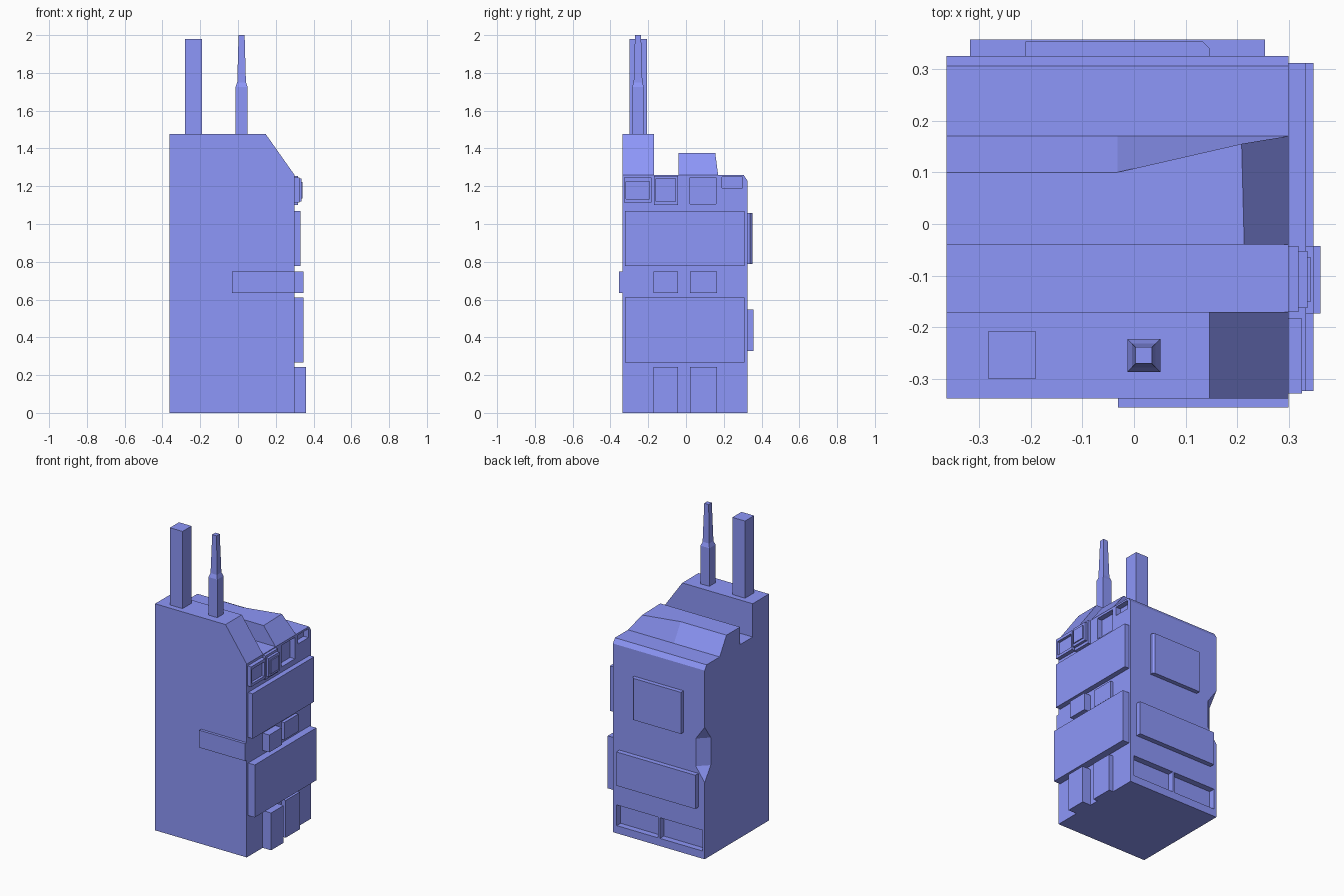
import bpy, bmesh
from mathutils import Vector

if "Cube" in bpy.data.objects:
    bpy.data.objects.remove(bpy.data.objects["Cube"])

# One blue finish for every part
blue = bpy.data.materials.new("blue_finish")
blue.diffuse_color = (0.27, 0.31, 0.95, 1)
blue.use_nodes = True
blue.node_tree.nodes["Principled BSDF"].inputs["Base Color"].default_value = blue.diffuse_color


def make(name, verts, faces):
    bm = bmesh.new()
    vs = [bm.verts.new(v) for v in verts]
    for f in faces:
        bm.faces.new([vs[i] for i in f])
    bmesh.ops.recalc_face_normals(bm, faces=bm.faces)
    me = bpy.data.meshes.new(name)
    bm.to_mesh(me)
    bm.free()
    me.materials.append(blue)
    ob = bpy.data.objects.new(name, me)
    bpy.context.collection.objects.link(ob)
    return ob


def loft(name, rings):
    """Skin equal-sized rings of points and cap both ends."""
    n = len(rings[0])
    verts = [p for r in rings for p in r]
    faces = [tuple(range(n)), tuple(range(len(verts) - n, len(verts)))]
    for k in range(len(rings) - 1):
        for i in range(n):
            j = (i + 1) % n
            faces.append((k * n + i, k * n + j, k * n + n + j, k * n + n + i))
    return make(name, verts, faces)


def rect(x0, x1, y0, y1, z):
    return [(x0, y0, z), (x1, y0, z), (x1, y1, z), (x0, y1, z)]


def box(name, x0, x1, y0, y1, z0, z1):
    return loft(name, [rect(x0, x1, y0, y1, z0), rect(x0, x1, y0, y1, z1)])


def cut(target, cutters):
    for c in cutters:
        m = target.modifiers.new("cut", 'BOOLEAN')
        m.operation, m.solver, m.object = 'DIFFERENCE', 'EXACT', c
        c.hide_render = True
        bpy.context.view_layer.objects.active = target
        bpy.ops.object.modifier_apply(modifier=m.name)
        bpy.data.objects.remove(c)


L, R, F, B = -0.362, 0.299, -0.337, 0.325   # body left, right, front, back

# Tower body: stepped side profile with a chamfered back edge
side = [(F, 0), (B, 0), (B, 1.23), (0.305, 1.26), (-0.17, 1.26), (-0.17, 1.477), (F, 1.477)]
body = loft("tower_body", [[(x, y, z) for y, z in side] for x in (L, R)])

# Sloped shoulder of the tall front slab
shoulder = [(0.146, 1.477), (R, 1.26), (0.40, 1.117), (0.40, 1.60), (0.146, 1.60)]
cutters = [loft("shoulder_cutter", [[(x, y, z) for x, z in shoulder] for y in (-0.40, -0.169)])]

# Notch in the back left corner (profile is depth along the diagonal, height)
d, t = Vector((1, -1, 0)).normalized(), Vector((1, 1, 0)).normalized()
notch = [(0.045, 0.59), (0.045, 0.77), (-0.045, 0.95), (-0.045, 0.41)]
cutters.append(loft("notch_cutter", [[Vector((L, B, z)) + d * a + t * s for a, z in notch]
                                     for s in (-0.12, 0.12)]))

# Recessed windows: two low on the back, two high on the right
for x0, x1 in ((-0.345, -0.04), (-0.027, 0.272)):
    cutters.append(box("back_window_cutter", x0, x1, B - 0.04, B + 0.1, 0.05, 0.185))
for y0, y1, z0, z1 in ((0.02, 0.16, 1.105, 1.245), (0.19, 0.298, 1.19, 1.248)):
    cutters.append(box("side_window_cutter", R - 0.035, R + 0.1, y0, y1, z0, z1))
cut(body, cutters)

# Roof ridge with a hipped right end and an angled rear slope
base = [(L, -0.04), (R, -0.04), (R, 0.17), (-0.032, 0.17), (L, 0.17)]
top = [(L, -0.04), (0.213, -0.04), (0.208, 0.155), (-0.032, 0.10), (L, 0.10)]
make("roof_ridge", [(x, y, 1.26) for x, y in base] + [(x, y, 1.375) for x, y in top],
     [(4, 3, 2, 1, 0), (5, 6, 7, 8, 9), (0, 1, 6, 5), (1, 2, 7, 6),
      (2, 3, 8, 7), (3, 4, 9, 8), (4, 0, 5, 9)])

# Right side cladding panels and blocks
box("side_panel_upper", R, 0.332, -0.323, 0.311, 0.777, 1.07)
box("side_panel_lower", R, 0.347, -0.323, 0.311, 0.268, 0.61)
for tag, z0, z1, out in (("base", 0, 0.243, (0.36, 0.33)), ("middle", 0.635, 0.748, (0.347, 0.32))):
    box(tag + "_block_front", R, out[0], -0.173, -0.043, z0, z1)
    box(tag + "_block_back", R, out[1], 0.02, 0.165, z0, z1)

# Framed sign box and stepped lamp box at the top of the right side
sign = box("side_sign_frame", R, 0.325, -0.328, -0.183, 1.115, 1.245)
cut(sign, [box("sign_cutter", 0.308, 0.4, -0.318, -0.193, 1.133, 1.226)])
box("lamp_base", R, 0.318, -0.17, -0.043, 1.10, 1.255)
box("lamp_step", 0.318, 0.335, -0.162, -0.052, 1.118, 1.24)
box("lamp_face", 0.335, 0.342, -0.15, -0.065, 1.135, 1.222)

# Front plate and back panels
box("front_plate", -0.031, R, -0.355, F, 0.635, 0.748)
box("back_panel_lower", -0.317, 0.253, B, 0.357, 0.328, 0.548)
outline = [(-0.21, B), (0.146, B), (0.146, 0.34), (0.133, 0.353), (-0.21, 0.353)]
loft("back_panel_upper", [[(x, y, z) for x, y in outline] for z in (0.787, 1.058)])

# Roof masts
box("thick_mast", -0.281, -0.19, -0.30, -0.207, 1.477, 1.98)
loft("thin_mast", [rect(0.019 - h, 0.019 + h, -0.254 - h, -0.254 + h, z)
                   for z, h in ((1.477, 0.032), (1.725, 0.032), (1.75, 0.023), (2.0, 0.016))])
